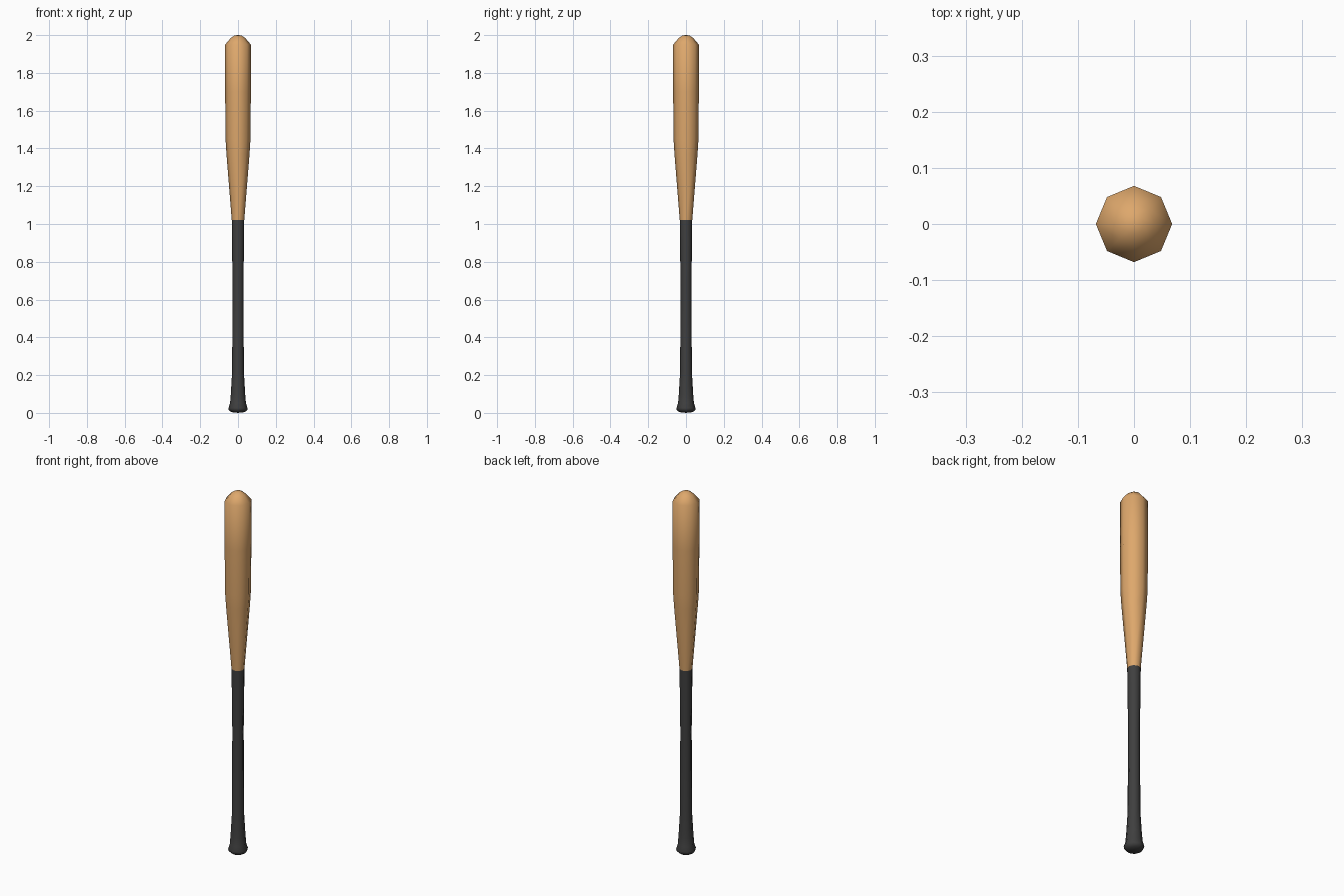
import bpy, bmesh, math

if "Cube" in bpy.data.objects:
    bpy.data.objects.remove(bpy.data.objects["Cube"])

SIDES = 8

def material(name, color):
    m = bpy.data.materials.new(name)
    m.diffuse_color = color
    m.use_nodes = True
    m.node_tree.nodes["Principled BSDF"].inputs["Base Color"].default_value = m.diffuse_color
    return m

def lathe(name, profile, mat):
    """Turn (radius, z) points around z; radius 0 makes a single pole vertex."""
    bm = bmesh.new()
    rings = []
    for r, z in profile:
        if r == 0:
            rings.append([bm.verts.new((0, 0, z))] * SIDES)
        else:
            rings.append([bm.verts.new((r * math.cos(i * math.tau / SIDES),
                                        r * math.sin(i * math.tau / SIDES), z))
                          for i in range(SIDES)])
    for low, high in zip(rings, rings[1:]):
        for i in range(SIDES):
            j = (i + 1) % SIDES
            corners = dict.fromkeys((low[i], low[j], high[j], high[i]))
            bm.faces.new(list(corners))
    bmesh.ops.recalc_face_normals(bm, faces=bm.faces)
    for f in bm.faces:
        f.smooth = True
    mesh = bpy.data.meshes.new(name)
    bm.to_mesh(mesh)
    bm.free()
    mesh.materials.append(mat)
    obj = bpy.data.objects.new(name, mesh)
    bpy.context.collection.objects.link(obj)
    return obj

wood = material("wood", (0.73, 0.39, 0.15, 1))
grip = material("dark_grip", (0.05, 0.05, 0.05, 1))

# Dark handle with flared knob
lathe("handle", [(0, 0), (0.036, 0.004), (0.049, 0.016), (0.050, 0.026),
                 (0.042, 0.052), (0.038, 0.10), (0.031, 0.22),
                 (0.029, 0.68), (0.033, 1.02)], grip)

# Wooden barrel with rounded tip
lathe("barrel", [(0.033, 1.02), (0.061, 1.37), (0.066, 1.45), (0.068, 1.70),
                 (0.068, 1.95), (0.038, 1.985), (0.018, 1.998), (0, 2.0)], wood)
